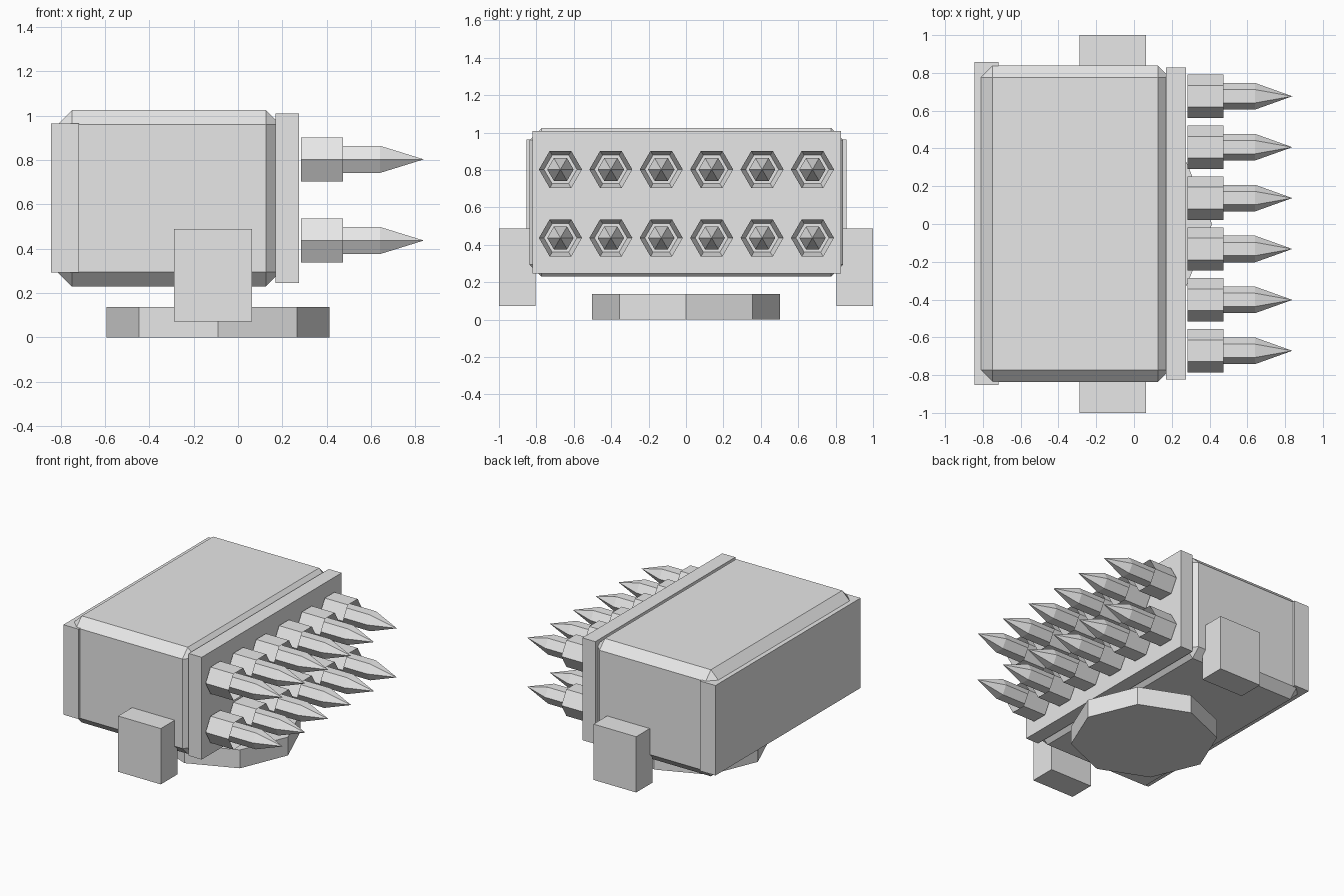
import bpy, bmesh, math

if "Cube" in bpy.data.objects:
    bpy.data.objects.remove(bpy.data.objects["Cube"])

grey = bpy.data.materials.new("light_grey")
grey.diffuse_color = (0.8, 0.8, 0.8, 1.0)
grey.use_nodes = True
grey.node_tree.nodes["Principled BSDF"].inputs["Base Color"].default_value = grey.diffuse_color


def make_object(name, bm):
    bmesh.ops.recalc_face_normals(bm, faces=bm.faces)
    mesh = bpy.data.meshes.new(name)
    bm.to_mesh(mesh)
    bm.free()
    mesh.materials.append(grey)
    obj = bpy.data.objects.new(name, mesh)
    bpy.context.collection.objects.link(obj)
    return obj


def box(name, x, y, z, bevel=0):
    """Box from (min, max) ranges, with optional flat chamfer."""
    bm = bmesh.new()
    bmesh.ops.create_cube(bm, size=1)
    for v in bm.verts:
        for i, (lo, hi) in enumerate((x, y, z)):
            v.co[i] = lo if v.co[i] < 0 else hi
    if bevel:
        bmesh.ops.bevel(bm, geom=bm.edges[:], offset=bevel, segments=1,
                        affect='EDGES', profile=0.5)
    return make_object(name, bm)


def lathe_x(name, profile, cy, cz, sides=6):
    """Turn (x, radius) points around an axis along x; first and last radius are 0."""
    bm = bmesh.new()
    rings = []
    for x, r in profile:
        if r == 0:
            rings.append([bm.verts.new((x, cy, cz))] * sides)
        else:
            rings.append([bm.verts.new((x, cy + r * math.cos(2 * math.pi * i / sides),
                                        cz + r * math.sin(2 * math.pi * i / sides)))
                          for i in range(sides)])
    for a, b in zip(rings, rings[1:]):
        for i in range(sides):
            j = (i + 1) % sides
            corners = list(dict.fromkeys((a[i], a[j], b[j], b[i])))
            bm.faces.new(corners)
    return make_object(name, bm)


# launcher housing with end plates
box("housing", (-0.813, 0.19), (-0.836, 0.84), (0.23, 1.025), bevel=0.064)
box("back_plate", (-0.844, -0.718), (-0.852, 0.858), (0.293, 0.964))
box("front_plate", (0.169, 0.276), (-0.822, 0.828), (0.246, 1.009))

# side brackets
box("bracket_right", (-0.289, 0.063), (-1.0, -0.805), (0.072, 0.488))
box("bracket_left", (-0.289, 0.063), (0.805, 1.0), (0.072, 0.488))

# octagonal turntable
bm = bmesh.new()
bmesh.ops.create_cone(bm, cap_ends=True, segments=8, radius1=0.503, radius2=0.503, depth=0.137)
for v in bm.verts:
    angle = round(math.atan2(v.co.y, v.co.x) / (math.pi / 4)) * math.pi / 4
    v.co.x = 0.503 * math.cos(angle) - 0.09
    v.co.y = 0.503 * math.sin(angle)
    v.co.z += 0.0685
make_object("turntable", bm)

# two rows of six hexagonal tubes, each with a rocket
tube = [(0.283, 0), (0.283, 0.115), (0.474, 0.115), (0.40, 0.088), (0.40, 0)]
rocket = [(0.39, 0), (0.39, 0.0705), (0.641, 0.0705), (0.838, 0)]
for row, z in enumerate((0.437, 0.803)):
    for col in range(6):
        y = 0.0025 + (col - 2.5) * 0.2695
        lathe_x(f"tube_{row}_{col}", tube, y, z)
        lathe_x(f"rocket_{row}_{col}", rocket, y, z)
